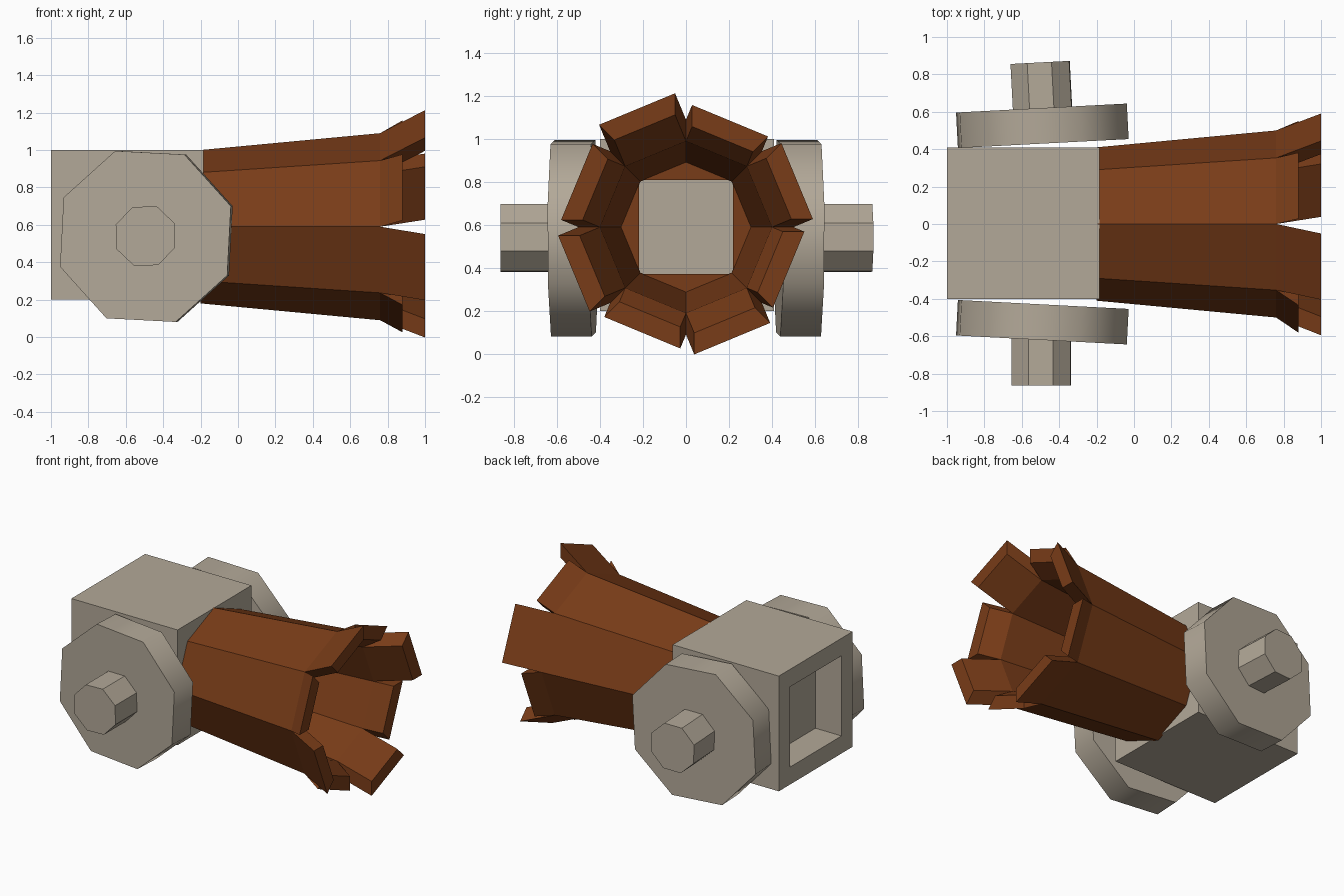
import bpy, bmesh
from math import cos, sin, radians
from mathutils import Matrix, Vector

if "Cube" in bpy.data.objects:
    bpy.data.objects.remove(bpy.data.objects["Cube"])


def material(name, rgb):
    m = bpy.data.materials.new(name)
    m.diffuse_color = (*rgb, 1)
    m.use_nodes = True
    m.node_tree.nodes["Principled BSDF"].inputs["Base Color"].default_value = m.diffuse_color
    return m


WOOD = material("brown_wood", (0.19, 0.045, 0.009))
STONE = material("pale_stone", (0.45, 0.395, 0.315))


def finish(name, bm, mat):
    bmesh.ops.recalc_face_normals(bm, faces=bm.faces[:])
    mesh = bpy.data.meshes.new(name)
    bm.to_mesh(mesh)
    bm.free()
    mesh.materials.append(mat)
    ob = bpy.data.objects.new(name, mesh)
    bpy.context.collection.objects.link(ob)
    return ob


def loft(name, rings, mat, closed=False):
    """Skin equal-length rings; cap the ends, or join last to first."""
    bm = bmesh.new()
    vs = [[bm.verts.new(p) for p in r] for r in rings]
    n = len(vs[0])
    pairs = list(zip(vs, vs[1:])) + ([(vs[-1], vs[0])] if closed else [])
    for a, b in pairs:
        for i in range(n):
            j = (i + 1) % n
            bm.faces.new((a[i], a[j], b[j], b[i]))
    if not closed:
        bm.faces.new(vs[0])
        bm.faces.new(vs[-1])
    return finish(name, bm, mat)


# Breech block with square recesses at the back and inside the barrel
bm = bmesh.new()
bmesh.ops.create_cube(bm, size=1, matrix=Matrix.Translation((-0.592, 0.005, 0.6))
                      @ Matrix.Diagonal((0.816, 0.81, 0.8, 1)))
bm.normal_update()
for face in [f for f in bm.faces if abs(f.normal.x) > 0.9]:
    front = face.normal.x > 0
    bmesh.ops.inset_individual(bm, faces=[face], thickness=0.172)
    bmesh.ops.inset_individual(bm, faces=[face], thickness=0.008 if front else 0.001,
                               depth=-0.2)
    if front:
        bmesh.ops.inset_individual(bm, faces=[face], thickness=0.07)
finish("breech_block", bm, STONE)

# Barrel: tapered octagonal tube
CZ = 0.59
X0, X1 = -0.2, 0.76


def ring(x, r):
    return [(x, r * cos(radians(45 * i)), CZ + r * sin(radians(45 * i))) for i in range(8)]


loft("barrel", [ring(X0, 0.41), ring(X1, 0.5), ring(X1, 0.4), ring(X0, 0.3)], WOOD, closed=True)

# Barrel floor: octagon plate around a square opening
bm = bmesh.new()
octagon = [bm.verts.new(p) for p in ring(-0.178, 0.31)]
square = [octagon[i] for i in (1, 3, 5, 7)]
for i in range(4):
    bm.faces.new((square[i], octagon[(2 * i + 2) % 8], square[(i + 1) % 4]))
finish("barrel_floor", bm, WOOD)

# Flared staves, alternately long and short, each bent outwards a little differently
LIFTS = [0.098, 0.074, 0.133, 0.088, 0.103, 0.07, 0.1, 0.055]
for i, lift in enumerate(LIFTS):
    a, b = radians(45 * i), radians(45 * (i + 1))
    mid = (a + b) / 2
    out = Vector((0, cos(mid), sin(mid)))
    base = [Vector((X1, r * cos(t), CZ + r * sin(t)))
            for r, t in ((0.5, a), (0.5, b), (0.4, b), (0.4, a))]
    length = 0.24 if i % 2 == 0 else 0.12
    tip = [p + out * lift + Vector((length, 0, 0)) for p in base]
    loft(f"flared_stave_{i + 1}", [base, tip], WOOD)


# Side wheels and hubs, slightly out of true
def disc(name, centre, radius, depth, start, yaw):
    turn = Matrix.Translation(centre) @ Matrix.Rotation(radians(yaw), 4, "Z")
    angles = [radians(start + 45 * i) for i in range(8)]
    return loft(name, [[turn @ Vector((radius * cos(t), y, radius * sin(t))) for t in angles]
                       for y in (-depth / 2, depth / 2)], STONE)


for side, label, hub_yaw in ((1, "back", 3), (-1, "front", 0)):
    wheel = disc(f"{label}_wheel", (-0.49, side * 0.525, 0.538), 0.485, 0.19, 19.5, side * 3)
    disc(f"{label}_hub", (-0.495, side * 0.73, 0.54), 0.17, 0.268, 24, hub_yaw)
    bpy.ops.object.select_all(action="DESELECT")
    wheel.select_set(True)
    bpy.context.view_layer.objects.active = wheel
    bpy.ops.object.shade_smooth_by_angle(angle=radians(50))
